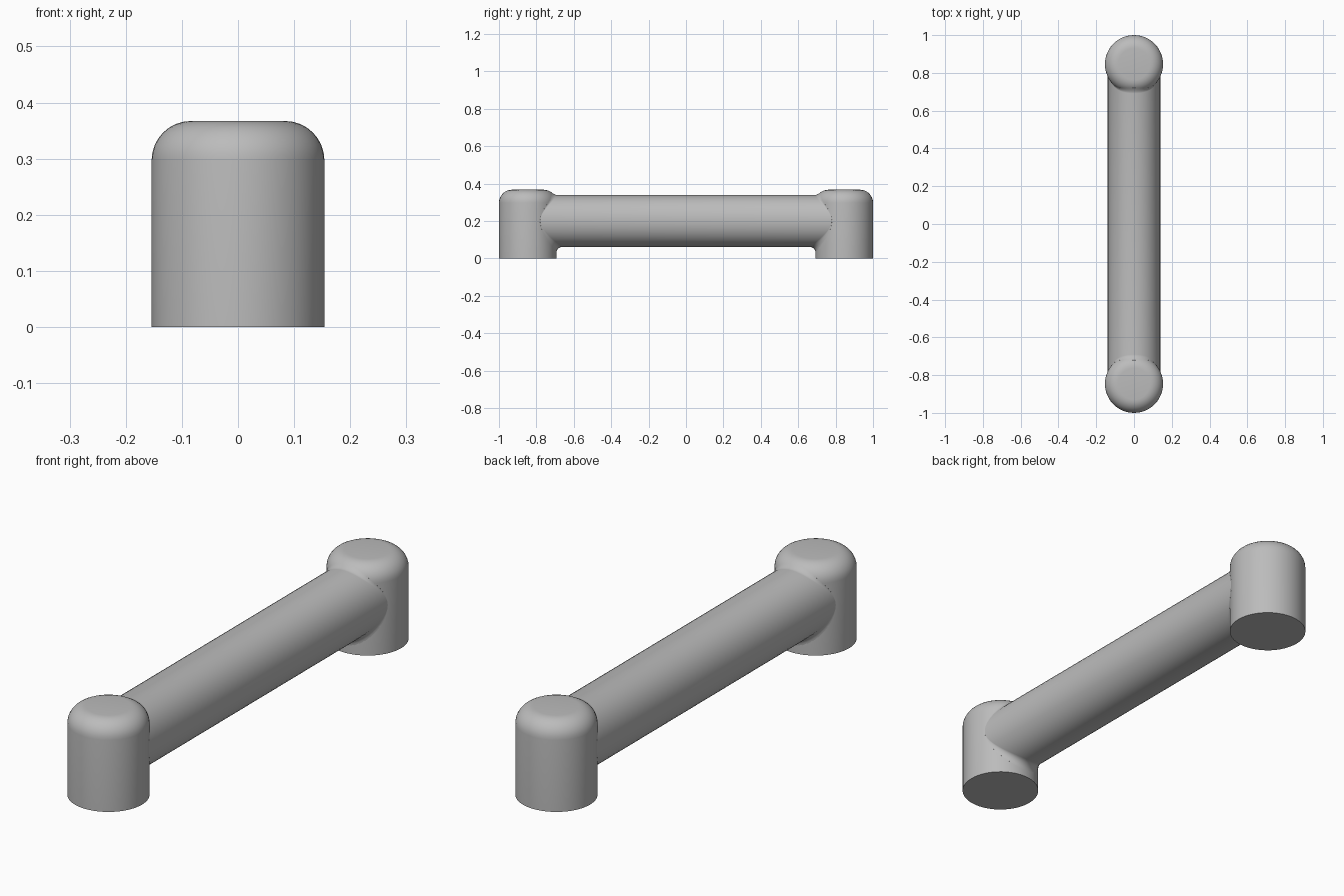
import bpy, bmesh
from math import sin, cos, pi, sqrt, radians

if "Cube" in bpy.data.objects:
    bpy.data.objects.remove(bpy.data.objects["Cube"], do_unlink=True)

POST_R, POST_H, POST_Y, ROUND = 0.154, 0.367, 0.846, 0.07
BAR_R, BAR_Z, FILLET = 0.139, 0.2, 0.03
SIDES, STEPS = 48, 6

grey = bpy.data.materials.new("light grey")
grey.use_nodes = True
colour = (0.5, 0.5, 0.5, 1)
grey.diffuse_color = colour
grey.node_tree.nodes["Principled BSDF"].inputs["Base Color"].default_value = colour


def loft(name, rings, location=(0, 0, 0)):
    """Skin a list of closed rings and cap both ends."""
    bm = bmesh.new()
    loops = [[bm.verts.new(p) for p in ring] for ring in rings]
    for a, b in zip(loops, loops[1:]):
        for i in range(SIDES):
            j = (i + 1) % SIDES
            bm.faces.new((a[i], a[j], b[j], b[i]))
    bm.faces.new(loops[0])
    bm.faces.new(loops[-1])
    bmesh.ops.recalc_face_normals(bm, faces=bm.faces)
    mesh = bpy.data.meshes.new(name)
    bm.to_mesh(mesh)
    bm.free()
    mesh.materials.append(grey)
    obj = bpy.data.objects.new(name, mesh)
    obj.location = location
    bpy.context.collection.objects.link(obj)
    bpy.ops.object.select_all(action="DESELECT")
    obj.select_set(True)
    bpy.context.view_layer.objects.active = obj
    bpy.ops.object.shade_smooth_by_angle(angle=radians(35))
    return obj


angles = [2 * pi * i / SIDES for i in range(SIDES)]


def post_radius(z):
    dz = min(max(0, z - (POST_H - ROUND)), ROUND)
    return POST_R - ROUND + sqrt(ROUND ** 2 - dz ** 2)


# Upright posts with rounded tops
profile = [(POST_R, 0)]
for k in range(STEPS + 3):
    t = pi / 2 * k / (STEPS + 2)
    profile.append((POST_R - ROUND + ROUND * cos(t), POST_H - ROUND + ROUND * sin(t)))
post_rings = [[(r * cos(a), r * sin(a), z) for a in angles] for r, z in profile]
loft("front_post", post_rings, (0, -POST_Y, 0))
loft("back_post", post_rings, (0, POST_Y, 0))


# Crossbar whose ends flare into a fillet on the posts
def bar_point(a, t):
    flare = FILLET * abs(sin(a)) ** 2 * (0.5 if sin(a) > 0 else 1)
    r = BAR_R + flare * (1 - cos(t))
    x, z = r * cos(a), BAR_Z + r * sin(a)
    reach = sqrt(max(0, post_radius(z) ** 2 - x * x))
    return x, POST_Y - reach - flare * (1 - sin(t)), z


half = [[bar_point(a, pi / 2 * k / STEPS) for a in angles] for k in range(STEPS + 1)]
half.append([(x * 0.7, POST_Y, BAR_Z + (z - BAR_Z) * 0.7) for x, y, z in half[-1]])
mirrored = [[(x, -y, z) for x, y, z in ring] for ring in reversed(half)]
loft("crossbar", mirrored + half)
